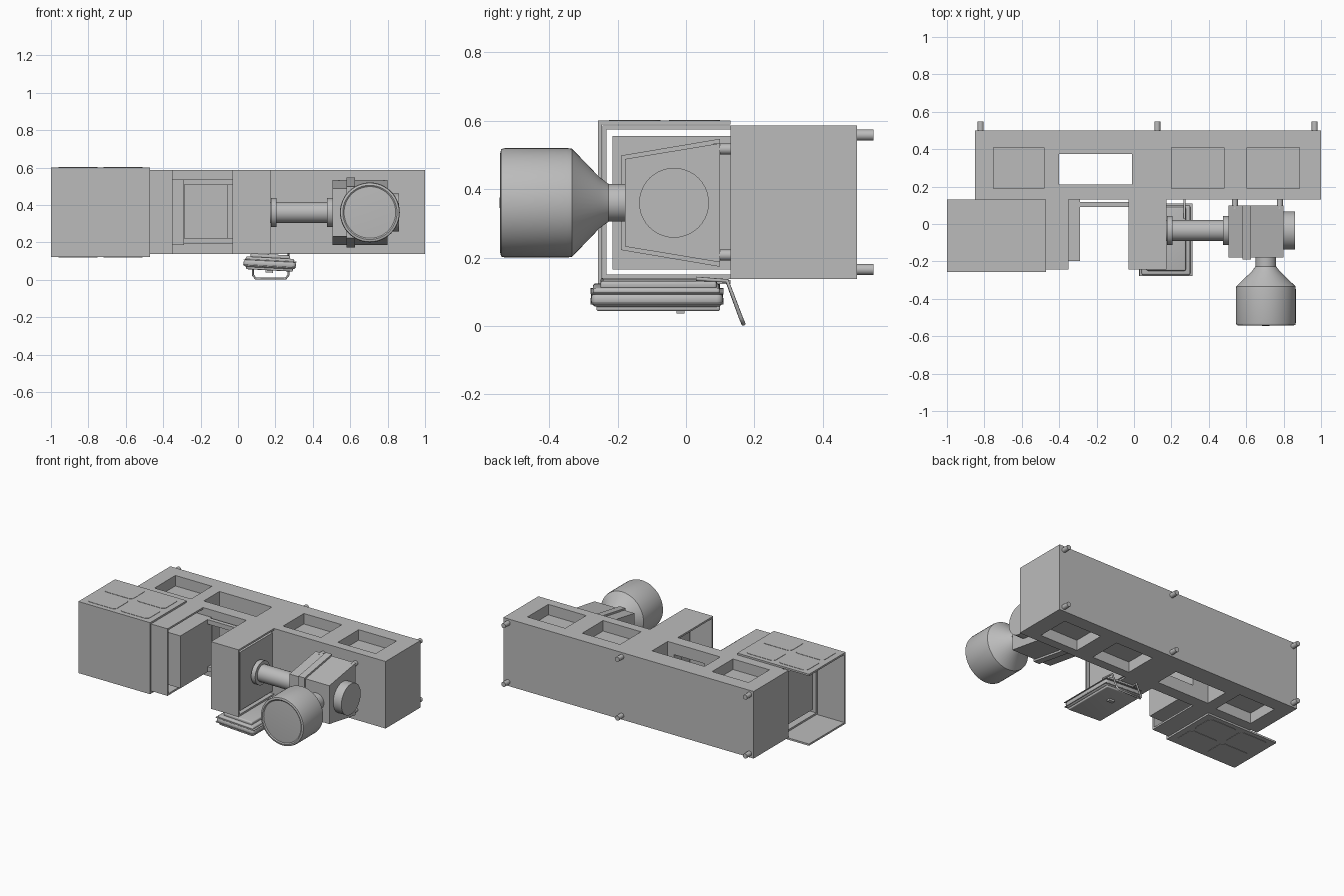
import bpy, bmesh, math
from mathutils import Matrix, Vector

old = bpy.data.objects.get("Cube")
if old:
    bpy.data.objects.remove(old, do_unlink=True)

grey = bpy.data.materials.new("plain_grey")
grey.use_nodes = True
COLOUR = (0.5, 0.5, 0.5, 1)
grey.diffuse_color = COLOUR
grey.node_tree.nodes["Principled BSDF"].inputs["Base Color"].default_value = COLOUR


def finish(name, bm, smooth=False):
    bmesh.ops.recalc_face_normals(bm, faces=bm.faces[:])
    mesh = bpy.data.meshes.new(name)
    bm.to_mesh(mesh)
    bm.free()
    ob = bpy.data.objects.new(name, mesh)
    bpy.context.collection.objects.link(ob)
    mesh.materials.append(grey)
    if smooth:
        bpy.ops.object.select_all(action='DESELECT')
        ob.select_set(True)
        bpy.context.view_layer.objects.active = ob
        bpy.ops.object.shade_smooth_by_angle(angle=math.radians(35))
    return ob


def box(name, xs, ys, zs, bevel=0, vertical_only=False):
    bm = bmesh.new()
    bmesh.ops.create_cube(bm, size=1)
    for v in bm.verts:
        v.co = [r[0] if c < 0 else r[1] for c, r in zip(v.co, (xs, ys, zs))]
    if bevel:
        edges = [e for e in bm.edges if not vertical_only
                 or abs(e.verts[0].co.z - e.verts[1].co.z) > 1e-5]
        bmesh.ops.bevel(bm, geom=edges, offset=bevel, segments=4, profile=0.5, affect='EDGES')
    return finish(name, bm, bevel > 0)


def extrude_x(name, profile, x0, x1):
    """Extrude a closed (y, z) profile along x."""
    bm = bmesh.new()
    face = bm.faces.new([bm.verts.new((x0, y, z)) for y, z in profile])
    grown = bmesh.ops.extrude_face_region(bm, geom=[face])["geom"]
    bmesh.ops.translate(bm, vec=(x1 - x0, 0, 0),
                        verts=[g for g in grown if isinstance(g, bmesh.types.BMVert)])
    return finish(name, bm)


def lathe(name, profile, origin, axis, steps=40):
    """Spin (distance, radius) points around an axis through the origin."""
    bm = bmesh.new()
    verts = [bm.verts.new((r, 0, d)) for d, r in profile]
    edges = [bm.edges.new(p) for p in zip(verts, verts[1:])]
    bmesh.ops.spin(bm, geom=verts + edges, cent=(0, 0, 0), axis=(0, 0, 1),
                   angle=math.tau, steps=steps)
    bmesh.ops.remove_doubles(bm, verts=bm.verts[:], dist=1e-5)
    turn = Vector((0, 0, 1)).rotation_difference(Vector(axis)).to_matrix().to_4x4()
    bm.transform(Matrix.Translation(origin) @ turn)
    return finish(name, bm, True)


def rod(name, origin, axis, length, radius, steps=24):
    return lathe(name, [(0, 0), (0, radius), (length, radius), (length, 0)],
                 origin, axis, steps)


def cut(target, cutter):
    cutter.hide_render = True
    cutter.hide_viewport = True
    cutter.display_type = 'WIRE'
    mod = target.modifiers.new("cut", 'BOOLEAN')
    mod.operation = 'DIFFERENCE'
    mod.solver = 'EXACT'
    mod.object = cutter


def wrapper(name, x0, x1, front, bottom, top, back=0.13, t=0.012):
    """Thin C-shaped sheet, open on both x sides and at the back."""
    return extrude_x(name, [(back, top), (front, top), (front, bottom), (back, bottom),
                            (back, bottom + t), (front + t, bottom + t),
                            (front + t, top - t), (back, top - t)], x0, x1)


# Long rear beam with pockets and a through opening
LOW, HIGH = 0.138, 0.586
beam = box("rear_beam", (-0.85, 1), (0.13, 0.5), (LOW, HIGH))
for i, (a, b) in enumerate([(-0.75, -0.48), (0.2, 0.48), (0.605, 0.885)]):
    for side, zs in (("top", (HIGH - 0.07, 0.7)), ("bottom", (0.05, LOW + 0.07))):
        cut(beam, box(f"pocket_cutter_{side}_{i}", (a, b), (0.19, 0.41), zs))
cut(beam, box("opening_cutter", (-0.4, -0.012), (0.21, 0.375), (0, 0.7)))
cut(beam, box("window_cutter", (-0.285, -0.06), (0.1, 0.3), (0.22, 0.51)))

# Mounting pins on the back
for x in (-0.82, 0.125, 0.966):
    for z in (0.165, 0.558):
        rod("mounting_pin", (x, 0.49, z), (0, 1, 0), 0.058, 0.016)

# Side cover with embossed pads
wrapper("side_cover", -1, -0.47, -0.257, 0.122, 0.6)
for x in (-0.855, -0.615):
    for y in (-0.15, 0.025):
        for z in (0.599, 0.12):
            box("cover_pad", (x - 0.105, x + 0.105), (y - 0.075, y + 0.075),
                (z, z + 0.003), 0.025, True)

# Inner sheets and filled cores
wrapper("side_sheet", -0.8, -0.35, -0.244, LOW, HIGH)
box("side_core", (-0.8, -0.288), (-0.197, 0.13), (0.187, 0.537))
wrapper("centre_sheet", -0.03, 0.175, -0.244, LOW, HIGH)
box("centre_core", (0.12, 0.165), (-0.215, 0.13), (0.165, 0.555))

# Rails across the gap
for z in (0.522, 0.207):
    box("cross_rail", (-0.3, 0.13), (0.09, 0.118), (z - 0.015, z + 0.015))

# Pipe with end flanges
PY, PZ = -0.035, 0.36
rod("pipe", (0.16, PY, PZ), (1, 0, 0), 0.36, 0.056, 32)
for x in (0.176, 0.475):
    rod("pipe_flange", (x, PY, PZ), (1, 0, 0), 0.03, 0.078, 32)


# Tapered valve housing with a raised band
def housing(name, x0, x1, front, half_front, half_back):
    extrude_x(name, [(front, PZ - half_front), (0.1, PZ - half_back),
                     (0.1, PZ + half_back), (front, PZ + half_front)], x0, x1)


housing("valve_housing", 0.505, 0.8, -0.178, 0.128, 0.174)
housing("valve_band", 0.58, 0.625, -0.19, 0.138, 0.187)
rod("valve_cap", (0.79, PY, PZ), (1, 0, 0), 0.07, 0.102, 40)
for x in (0.54, 0.78):
    for z in (0.207, 0.517):
        rod("valve_pin", (x, 0.08, z), (0, 1, 0), 0.06, 0.016)

# Horn pointing forward
lathe("horn", [(0, 0), (0, 0.055), (0.058, 0.055), (0.085, 0.075), (0.165, 0.158),
               (0.18, 0.16), (0.36, 0.16), (0.372, 0.157), (0.375, 0.145),
               (0.37, 0.138), (0.377, 0)], (0.705, -0.168, PZ), (0, -1, 0), 48)

# Hand unit under the centre block, leaning slightly to one side
unit = [box("unit_body", (0.03, 0.31), (-0.277, 0.108), (0.062, 0.105), 0.018),
        box("unit_lid", (0.04, 0.3), (-0.272, 0.1), (0.098, 0.118), 0.009),
        box("unit_collar", (0.065, 0.275), (-0.25, 0.09), (0.112, 0.136), 0.008),
        box("unit_base", (0.045, 0.295), (-0.262, 0.1), (0.05, 0.066), 0.006),
        box("unit_button", (0.15, 0.19), (-0.028, -0.005), (0.038, 0.055))]
for z in (0.07, 0.1):
    unit.append(box("unit_seam", (0.028, 0.312), (-0.279, 0.11), (z, z + 0.004), 0.0015))
lean = (Matrix.Translation((0.17, 0, 0.09)) @ Matrix.Rotation(math.radians(3), 4, 'Y')
        @ Matrix.Translation((-0.17, 0, -0.09)))
for part in unit:
    part.data.transform(lean)

# Wire stand behind the hand unit
curve = bpy.data.curves.new("wire_stand", 'CURVE')
curve.dimensions = '3D'
curve.bevel_depth = 0.006
curve.bevel_resolution = 2
spline = curve.splines.new('POLY')
path = [(0.08, 0.03, 0.138), (0.08, 0.12, 0.132), (0.08, 0.16, 0.025), (0.095, 0.168, 0.006)]
path += [(0.35 - x, y, z) for x, y, z in reversed(path)]
spline.points.add(len(path) - 1)
for point, co in zip(spline.points, path):
    point.co = (*co, 1)
curve.materials.append(grey)
bpy.context.collection.objects.link(bpy.data.objects.new("wire_stand", curve))
